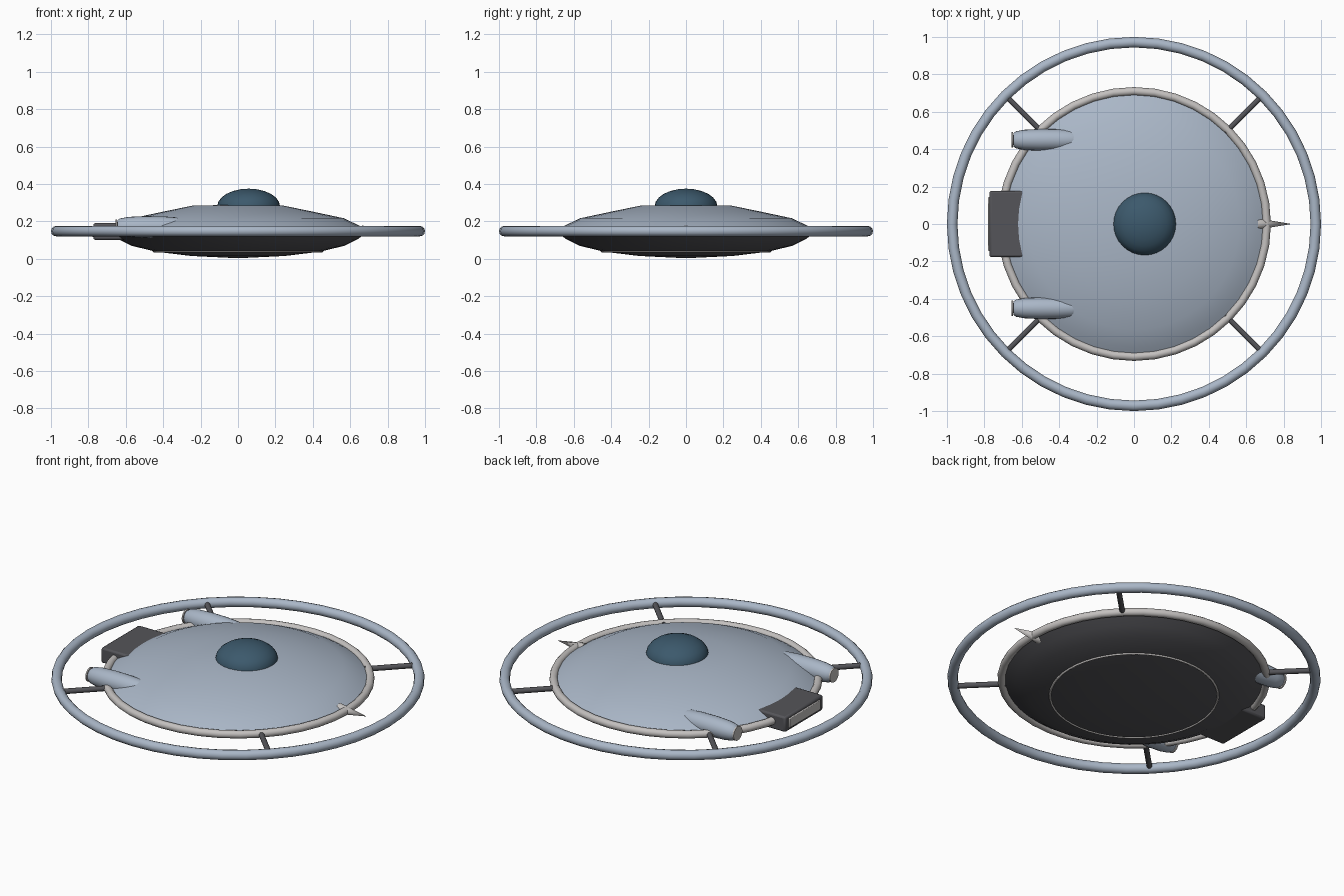
import bpy, math
from mathutils import Matrix

if "Cube" in bpy.data.objects:
    bpy.data.objects.remove(bpy.data.objects["Cube"])

MID = 0.148  # height of the rim plane


def material(name, rgb):
    m = bpy.data.materials.new(name)
    m.diffuse_color = (*rgb, 1)
    m.use_nodes = True
    m.node_tree.nodes["Principled BSDF"].inputs["Base Color"].default_value = m.diffuse_color
    return m


BLUE = material("hull_blue", (0.40, 0.47, 0.57))
DARK = material("dark_grey", (0.09, 0.09, 0.10))
LIGHT = material("light_trim", (0.55, 0.53, 0.52))
GLASS = material("dome_glass", (0.045, 0.10, 0.15))


def finish(ob, name, mat, angle=40):
    ob.name = name
    ob.data.materials.append(mat)
    bpy.ops.object.select_all(action='DESELECT')
    ob.select_set(True)
    bpy.context.view_layer.objects.active = ob
    bpy.ops.object.shade_smooth_by_angle(angle=math.radians(angle))
    return ob


def lathe(name, profile, mat, sides, loc=(0, 0, 0), along_x=False):
    """Revolve (radius, height) points; optionally lay the axis along x."""
    verts, rings, faces = [], [], []
    for r, h in profile:
        n = 1 if r == 0 else sides
        rings.append(list(range(len(verts), len(verts) + n)))
        for i in range(n):
            a = 2 * math.pi * i / sides
            verts.append((r * math.cos(a), r * math.sin(a), h))
    for lo, hi in zip(rings, rings[1:]):
        for i in range(sides):
            j = (i + 1) % sides
            quad = [lo[i % len(lo)], lo[j % len(lo)], hi[j % len(hi)], hi[i % len(hi)]]
            faces.append(list(dict.fromkeys(quad)))
    me = bpy.data.meshes.new(name)
    me.from_pydata(verts, [], faces)
    if along_x:
        me.transform(Matrix.Rotation(math.pi / 2, 4, 'Y'))
    ob = bpy.data.objects.new(name, me)
    ob.location = loc
    bpy.context.collection.objects.link(ob)
    return finish(ob, name, mat)


def torus(name, major, minor, z, mat, sides, minor_sides=12):
    bpy.ops.mesh.primitive_torus_add(major_radius=major, minor_radius=minor, location=(0, 0, z),
                                     major_segments=sides, minor_segments=minor_sides)
    return finish(bpy.context.object, name, mat, 60)


def box(name, size, loc, mat, bevel):
    bpy.ops.mesh.primitive_cube_add(size=1, location=loc)
    ob = bpy.context.object
    ob.scale = size
    bpy.ops.object.transform_apply(location=False, rotation=False, scale=True)
    b = ob.modifiers.new("bevel", 'BEVEL')
    b.width, b.segments = bevel, 2
    return finish(ob, name, mat)


# saucer hull: dark underside and blue upper shell
lathe("lower_hull", [(0, 0.003), (0.25, 0.015), (0.44, 0.038), (0.57, 0.07),
                     (0.64, 0.105), (0.70, MID)], DARK, 48)
lathe("upper_hull", [(0.70, MID), (0.66, 0.172), (0.565, 0.217), (0.40, 0.252),
                     (0.245, 0.284), (0, 0.289)], BLUE, 48)
torus("hull_rim", 0.71, 0.022, MID, LIGHT, 40)
torus("belly_ring", 0.45, 0.006, 0.04, LIGHT, 48, 8)

# cockpit dome
lathe("dome", [(0.168, 0.265)] + [(0.168 * math.cos(math.radians(a)),
      0.28 + 0.095 * math.sin(math.radians(a))) for a in range(0, 90, 15)] + [(0, 0.375)],
      GLASS, 32, (0.057, 0, 0))

# outer ring and its four diagonal struts
torus("outer_ring", 0.972, 0.028, MID, BLUE, 48)
for k in range(4):
    a = math.radians(45 + 90 * k)
    bpy.ops.mesh.primitive_cylinder_add(
        vertices=12, radius=0.015, depth=0.28, rotation=(0, math.pi / 2, a),
        location=(0.83 * math.cos(a), 0.83 * math.sin(a), MID))
    finish(bpy.context.object, f"strut_{k + 1}", DARK)

# nose spike
lathe("nose_spike", [(0, 0), (0.03, 0), (0, 0.18)], LIGHT, 16, (0.662, 0, MID), True)

# rear engine block with its exhaust panel
box("engine_block", (0.24, 0.354, 0.09), (-0.653, 0, MID - 0.002), DARK, 0.01)
box("exhaust_panel", (0.02, 0.29, 0.058), (-0.77, 0, MID - 0.002), LIGHT, 0.004)

# pair of side pods with rear nozzle discs
POD = [(0, 0), (0.036, 0), (0.046, 0.015), (0.054, 0.06), (0.058, 0.14), (0.057, 0.24),
       (0.052, 0.31), (0.04, 0.36), (0.02, 0.39), (0, 0.40)]
for side, y in (("left", -0.45), ("right", 0.45)):
    lathe(f"{side}_pod", POD, BLUE, 20, (-0.645, y, 0.17), True)
    lathe(f"{side}_nozzle", [(0, 0), (0.041, 0), (0.041, 0.008), (0, 0.012)], LIGHT, 20,
          (-0.655, y, 0.17), True)
